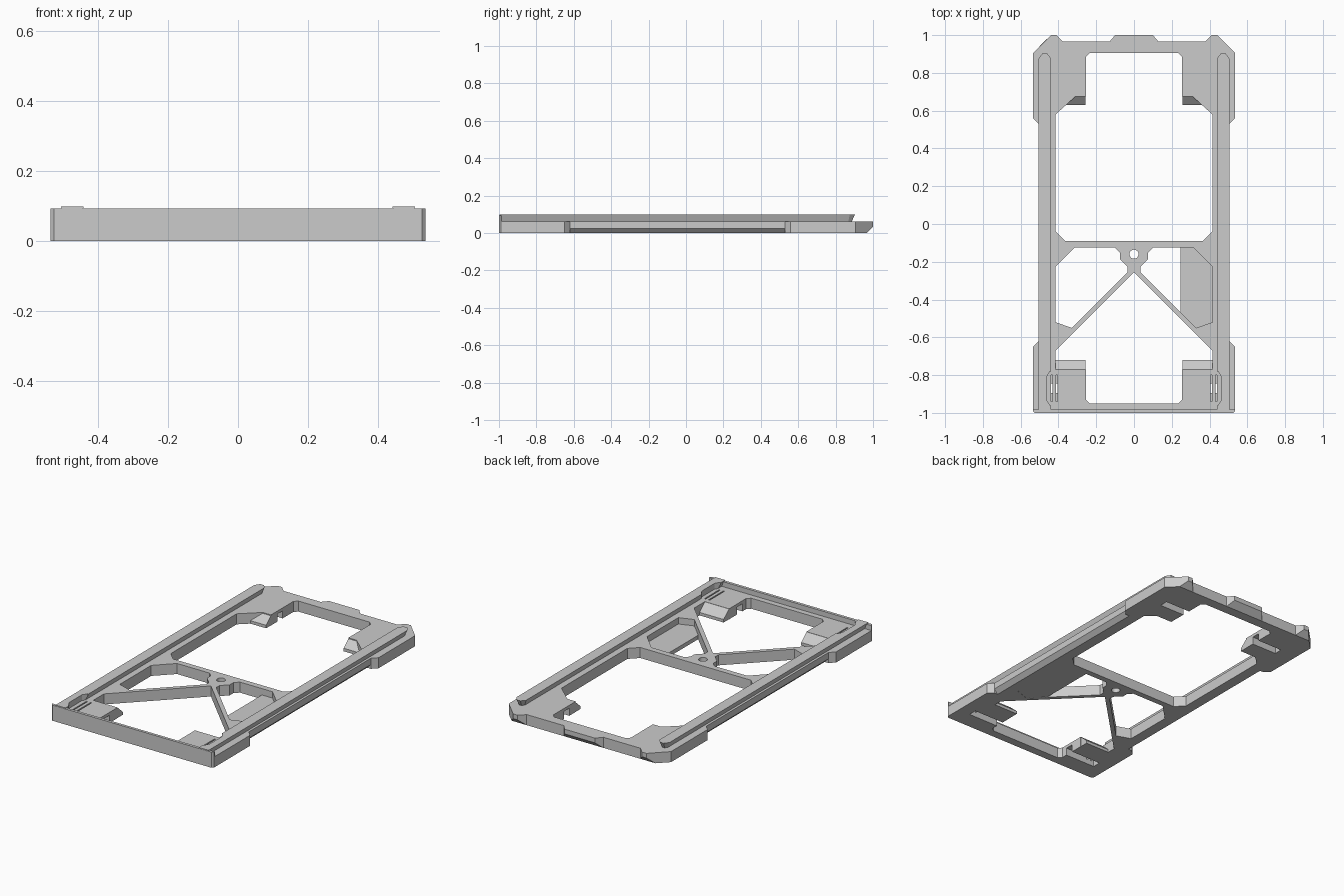
import bpy, bmesh, math

if "Cube" in bpy.data.objects:
    bpy.data.objects.remove(bpy.data.objects["Cube"])

TOP = 0.063          # plate thickness
RAIL_TOP = 0.098


def add_object(name, bm):
    bmesh.ops.recalc_face_normals(bm, faces=bm.faces)
    mesh = bpy.data.meshes.new(name)
    bm.to_mesh(mesh)
    bm.free()
    obj = bpy.data.objects.new(name, mesh)
    bpy.context.collection.objects.link(obj)
    return obj


def loft(name, ring_a, ring_b):
    """Closed solid between two matching rings of 3D points."""
    bm = bmesh.new()
    a = [bm.verts.new(p) for p in ring_a]
    b = [bm.verts.new(p) for p in ring_b]
    bm.faces.new(a)
    bm.faces.new(b)
    n = len(a)
    for i in range(n):
        bm.faces.new((a[i], a[(i + 1) % n], b[(i + 1) % n], b[i]))
    return add_object(name, bm)


def prism(name, pts, t0, t1, axis="z"):
    place = {"z": lambda p, q, t: (p, q, t),
             "x": lambda p, q, t: (t, p, q),
             "y": lambda p, q, t: (p, t, q)}[axis]
    return loft(name, [place(*p, t0) for p in pts], [place(*p, t1) for p in pts])


def flip(pts, s):
    return [(s * x, y) for x, y in pts]


def symmetric(half):
    return half + [(-x, y) for x, y in reversed(half) if x > 0]


def rect(x0, x1, y0, y1):
    return [(x0, y0), (x1, y0), (x1, y1), (x0, y1)]


def cut(target, cutter):
    cutter.hide_render = True
    mod = target.modifiers.new("cut", "BOOLEAN")
    mod.operation = "DIFFERENCE"
    mod.solver = "EXACT"
    mod.object = cutter
    bpy.context.view_layer.objects.active = target
    bpy.ops.object.modifier_apply(modifier=mod.name)
    bpy.data.objects.remove(cutter)


def cut_prism(target, pts, t0=-0.05, t1=0.15, axis="z"):
    cut(target, prism("cutter", pts, t0, t1, axis))


# Base plate outline
plate = prism("base_plate", symmetric([
    (0.10, 1.0), (0.13, 0.965), (0.375, 0.965), (0.41, 1.0), (0.44, 1.0),
    (0.535, 0.905), (0.535, 0.56), (0.505, 0.53), (0.505, -0.62),
    (0.535, -0.65), (0.535, -0.99), (0.525, -1.0)]), 0, TOP)

# Large back and front openings
cut_prism(plate, symmetric([
    (0.235, 0.905), (0.255, 0.885), (0.255, 0.675), (0.31, 0.675),
    (0.415, 0.58), (0.415, -0.04), (0.365, -0.09)]))
cut_prism(plate, symmetric([
    (0, -0.255), (0.415, -0.67), (0.415, -0.77), (0.255, -0.77),
    (0.255, -0.93), (0.235, -0.95)]))

# Hub hole
cut_prism(plate, [(0.024 * math.cos(i * math.tau / 24),
                   -0.16 + 0.024 * math.sin(i * math.tau / 24)) for i in range(24)])

# Undercut of the back tabs
cut_prism(plate, [(0.964, -0.001), (1.02, -0.001), (1.02, 0.055)], -0.6, 0.6, "x")

for s, side in ((1, "right"), (-1, "left")):
    # Window between crossbar and diagonal strut
    cut_prism(plate, flip([
        (0.10, -0.125), (0.315, -0.125), (0.415, -0.225), (0.415, -0.52),
        (0.33, -0.55), (0.035, -0.255), (0.035, -0.225), (0.075, -0.185),
        (0.075, -0.15)], s))
    # Bevel under the slim middle of the side
    cut_prism(plate, flip([(0.479, -0.001), (0.52, -0.001), (0.52, 0.04)], s),
              -0.62, 0.53, "y")
    # Slots in the underside, open to the openings
    cut_prism(plate, flip(rect(0.24, 0.455, -0.895, -0.845), s), -0.05, 0.045)
    cut_prism(plate, flip(rect(0.24, 0.42, 0.735, 0.785), s), -0.05, 0.045)
    # Narrow slits from above
    for x in (0.404, 0.431):
        cut_prism(plate, flip(rect(x, x + 0.008, -0.94, -0.80), s), 0.03, 0.1)

    # Undercut rail with pointed back end
    top = [(0.44, -0.998), (0.505, -0.998), (0.505, 0.875),
           (0.485, 0.903), (0.46, 0.903), (0.44, 0.878)]
    low = [(0.453, -0.998), (0.490, -0.998), (0.490, 0.868),
           (0.480, 0.886), (0.465, 0.886), (0.453, 0.871)]
    rail = loft(side + "_rail", [(s * x, y, TOP - 0.001) for x, y in low],
                [(s * x, y, RAIL_TOP) for x, y in top])
    cut_prism(rail, flip([(0.40, -0.78), (0.445, -0.78), (0.463, -0.81),
                          (0.463, -0.93), (0.445, -0.96), (0.40, -0.96)], s), 0.05, 0.12)

    # Sloped ramps at the edges of the openings
    for name, d, y0, x1 in (("front", 1, -0.77, 0.42), ("back", -1, 0.68, 0.40)):
        prism(f"{name}_{side}_ramp",
              [(y0 - d * 0.01, 0), (y0 - d * 0.01, TOP - 0.001), (y0, TOP - 0.001),
               (y0 + d * 0.05, 0.018), (y0 + d * 0.05, 0)],
              s * 0.256, s * x1, "x")

# Raised front wall
prism("front_wall", symmetric([(0.525, -1.0), (0.535, -0.99), (0.535, -0.983)]), 0, 0.093)

# Thin floor panel in the right window
prism("floor_panel", [(0.245, -0.12), (0.315, -0.12), (0.42, -0.225), (0.42, -0.525),
                      (0.33, -0.555), (0.245, -0.47)], 0.001, 0.025)
